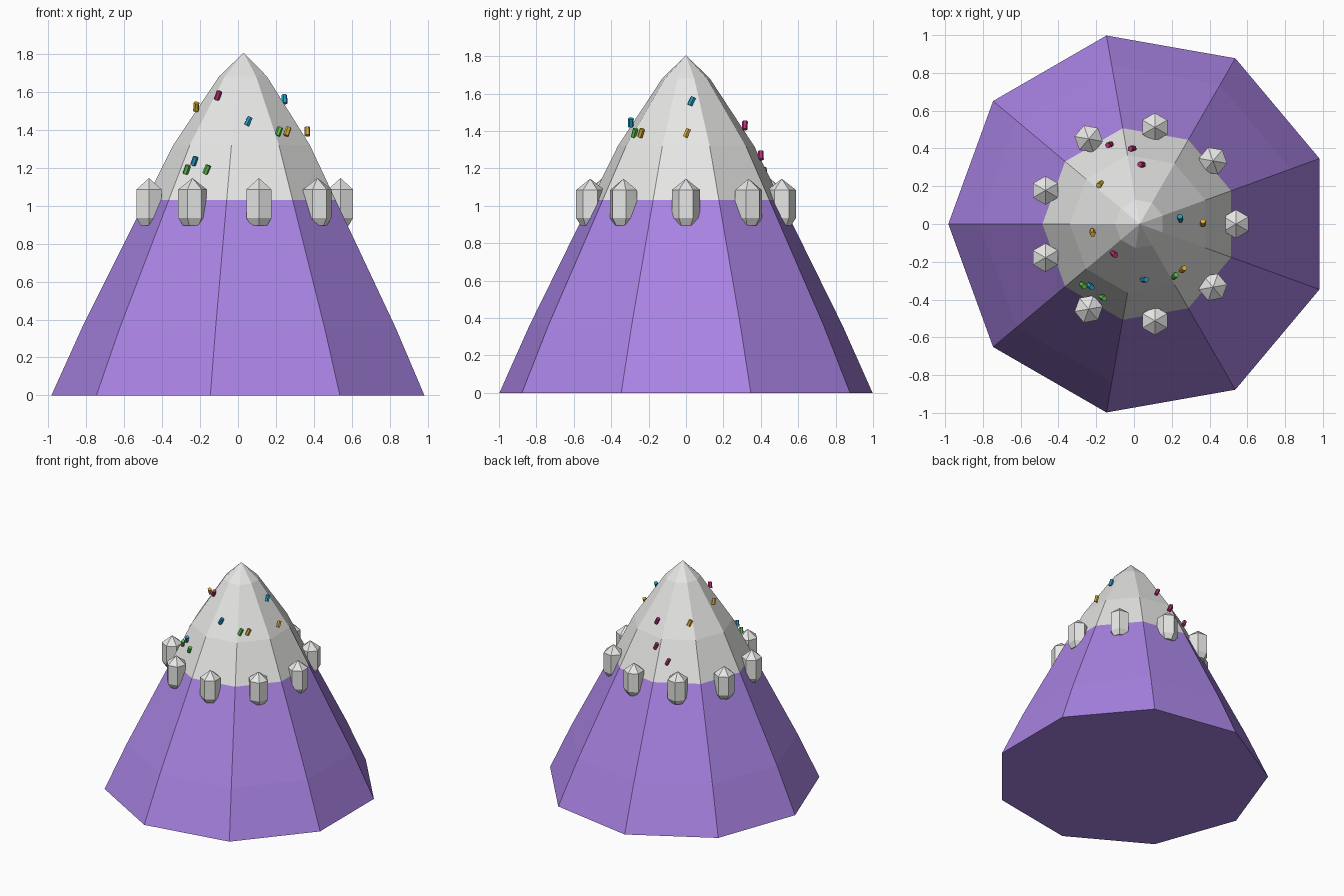
import bpy, bmesh
from math import cos, sin, atan2, radians, tau
from mathutils import Vector

cube = bpy.data.objects.get("Cube")
if cube:
    bpy.data.objects.remove(cube, do_unlink=True)

CENTRE_X = 0.03


def material(name, rgb):
    m = bpy.data.materials.new(name)
    m.use_nodes = True
    m.diffuse_color = (*rgb, 1)
    m.node_tree.nodes["Principled BSDF"].inputs["Base Color"].default_value = (*rgb, 1)
    return m


purple = material("purple", (0.40, 0.23, 0.78))
white = material("white", (0.80, 0.80, 0.79))
blue = material("blue", (0.02, 0.33, 0.55))
green = material("green", (0.10, 0.55, 0.06))
gold = material("gold", (0.70, 0.42, 0.04))
magenta = material("magenta", (0.50, 0.03, 0.20))


def lathe(name, profile, sides, turn, mats):
    """Revolve (radius, height) pairs into a flat-shaded solid; radius 0 makes a tip."""
    bm = bmesh.new()
    rings = []
    for r, z in profile:
        count = sides if r else 1
        rings.append([bm.verts.new((r * cos(turn + tau * i / sides),
                                    r * sin(turn + tau * i / sides), z))
                      for i in range(count)])
    for low, high in zip(rings, rings[1:]):
        for i in range(sides):
            j = (i + 1) % sides
            if len(high) == 1:
                bm.faces.new((low[i], low[j], high[0]))
            else:
                bm.faces.new((low[i], low[j], high[j], high[i]))
    bm.faces.new(rings[0][::-1])
    if len(rings[-1]) > 1:
        bm.faces.new(rings[-1])
    mesh = bpy.data.meshes.new(name)
    bm.to_mesh(mesh)
    bm.free()
    for m in mats:
        mesh.materials.append(m)
    obj = bpy.data.objects.new(name, mesh)
    bpy.context.collection.objects.link(obj)
    return obj


# Nine-sided cone: purple below the snow line, white above
SNOW_LINE = 1.03
cone = lathe("cone", [(1.013, 0), (0.85, 0.36), (0.515, SNOW_LINE), (0.37, 1.32),
                      (0.13, 1.68), (0, 1.805)], 9, radians(180), [purple, white])
cone.location.x = CENTRE_X
for face in cone.data.polygons:
    face.material_index = int(face.center.z > SNOW_LINE)

# Ring of nine pointed studs
for k in range(9):
    a = tau * k / 9
    yaw = radians(90 + (20 if k in (1, 3) else -20 if k in (6, 8) else 0))
    stud = lathe(f"stud_{k + 1}", [(0.05, 0.895), (0.076, 0.935), (0.076, 1.085),
                                   (0, 1.145)], 6, yaw, [white])
    stud.location = (0.02 + 0.52 * cos(a), 0.52 * sin(a), 0)

# Sprinkles, each leaning sideways along the slope
sprinkles = [
    (magenta, -0.105, -0.16, 1.58), (magenta, 0.04, 0.315, 1.43),
    (magenta, -0.01, 0.40, 1.27), (magenta, -0.13, 0.42, 1.18),
    (gold, -0.22, -0.045, 1.52), (gold, -0.18, 0.21, 1.43),
    (gold, 0.26, -0.24, 1.39), (gold, 0.365, 0.005, 1.39),
    (blue, 0.055, -0.295, 1.445), (blue, 0.245, 0.03, 1.56),
    (blue, -0.23, -0.33, 1.235), (green, 0.215, -0.275, 1.39),
    (green, -0.27, -0.325, 1.19), (green, -0.165, -0.39, 1.19),
]
for n, (mat, x, y, z) in enumerate(sprinkles):
    sprinkle = lathe(f"sprinkle_{n + 1}", [(0.015, -0.024), (0.015, 0.024)], 6, 0, [mat])
    a = atan2(y, x - CENTRE_X)
    lean = Vector((-sin(a) * 0.47, cos(a) * 0.47, 1))
    sprinkle.rotation_mode = 'QUATERNION'
    sprinkle.rotation_quaternion = lean.to_track_quat('Z', 'Y')
    sprinkle.location = (x, y, z)
